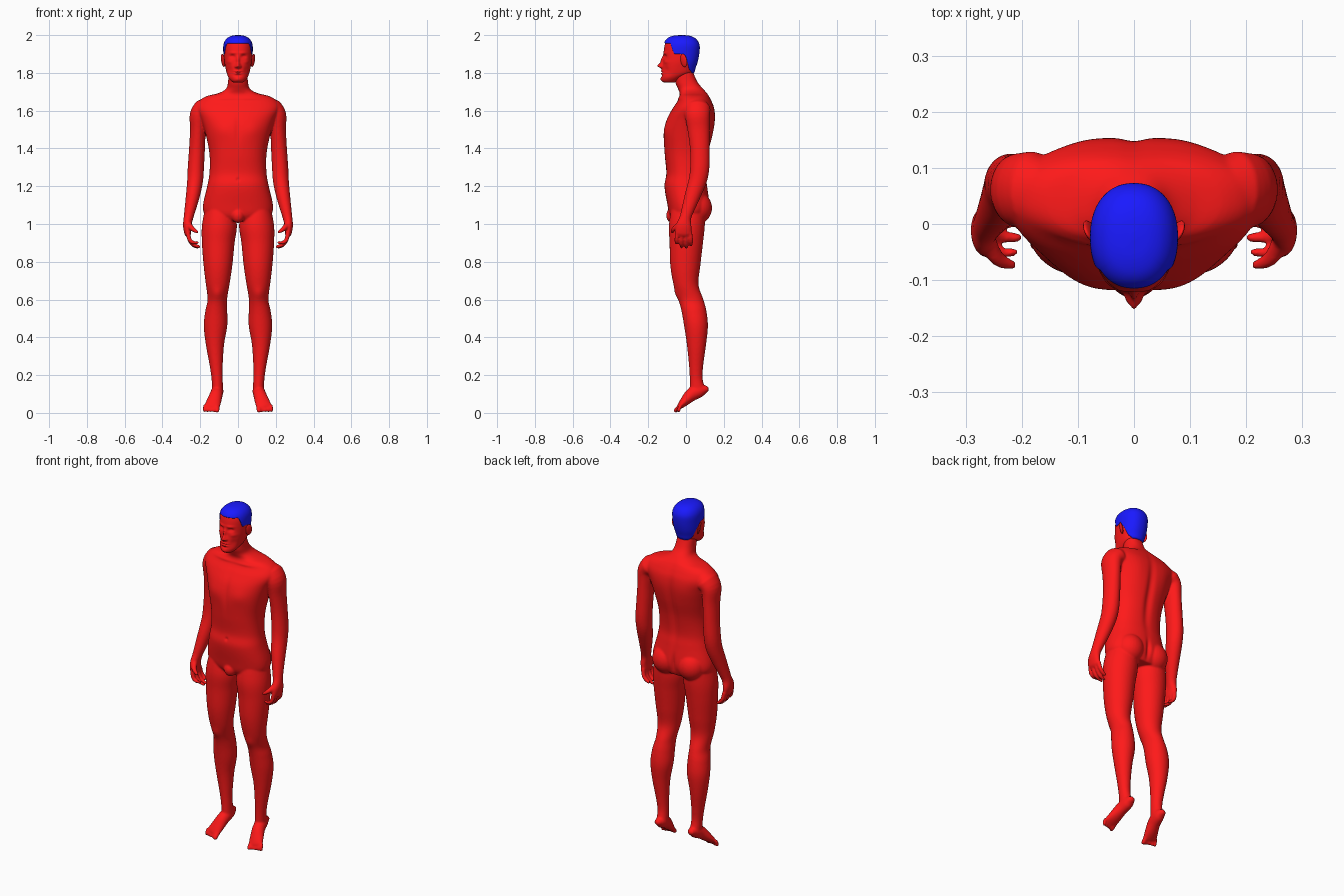
import bpy, bmesh, math
from mathutils import Vector, Matrix

if "Cube" in bpy.data.objects:
    bpy.data.objects.remove(bpy.data.objects["Cube"])


def material(name, color):
    m = bpy.data.materials.new(name)
    m.diffuse_color = color
    m.use_nodes = True
    m.node_tree.nodes["Principled BSDF"].inputs["Base Color"].default_value = m.diffuse_color
    return m


SKIN = material("skin_red", (1, 0.01, 0.01, 1))
HAIR = material("hair_blue", (0.01, 0.01, 1, 1))


def spline(rows, n=6):
    """Catmull-Rom interpolation of any list of equal-length tuples."""
    out = []
    last = len(rows) - 1
    for i in range(last):
        p = [rows[max(0, min(last, i + k))] for k in (-1, 0, 1, 2)]
        for j in range(n):
            t = j / n
            out.append([0.5 * (2 * b + (c - a) * t + (2 * a - 5 * b + 4 * c - d) * t * t
                               + (3 * b - a - 3 * c + d) * t ** 3) for a, b, c, d in zip(*p)])
    return out + [list(rows[-1])]


def unit(a, power=2.0):
    """Point of a superellipse; angle 0 faces the front (-y)."""
    s, c = math.sin(a), -math.cos(a)
    f = lambda v: math.copysign(abs(v) ** (2 / power), v)
    return f(s), f(c)


def skin(bm, rings):
    loops = [[bm.verts.new(p) for p in r] for r in rings]
    n = len(loops[0])
    for a, b in zip(loops, loops[1:]):
        for i in range(n):
            bm.faces.new((a[i], a[(i + 1) % n], b[(i + 1) % n], b[i]))
    bm.faces.new(loops[0])
    bm.faces.new(loops[-1])


def stack(bm, rows, side=1, power=2.0, sides=40, n=6):
    """Horizontal sections: (z, x_min, x_max, y_front, y_back)."""
    rings = []
    for z, x0, x1, y0, y1 in spline(rows, n):
        ring = []
        for i in range(sides):
            u, v = unit(math.tau * i / sides, power)
            ring.append((side * ((x0 + x1) / 2 + u * (x1 - x0) / 2), (y0 + y1) / 2 + v * (y1 - y0) / 2, z))
        rings.append(ring)
    skin(bm, rings)


def tube(bm, rows, side=1, sides=24, n=4):
    """Swept sections: (x, y, z, side radius, other radius), with rounded ends."""
    pts = spline(rows, n)
    P = [Vector(p[:3]) for p in pts]
    rings = []

    def ring(c, t, rx, ry):
        u = (Vector((1, 0, 0)) - t * t.x).normalized()
        w = t.cross(u)
        r = []
        for i in range(sides):
            a, b = unit(math.tau * i / sides)
            q = c + u * a * rx + w * b * ry
            r.append((side * q.x, q.y, q.z))
        rings.append(r)

    t0, t1 = (P[1] - P[0]).normalized(), (P[-1] - P[-2]).normalized()
    for k in (0.98, 0.7):
        rx, ry = pts[0][3:]
        f = math.sqrt(1 - k * k)
        ring(P[0] - t0 * min(rx, ry) * k, t0, rx * f, ry * f)
    for i, p in enumerate(pts):
        ring(P[i], (P[min(i + 1, len(P) - 1)] - P[max(i - 1, 0)]).normalized(), p[3], p[4])
    for k in (0.7, 0.98):
        rx, ry = pts[-1][3:]
        f = math.sqrt(1 - k * k)
        ring(P[-1] + t1 * min(rx, ry) * k, t1, rx * f, ry * f)


    skin(bm, rings)


def ball(bm, c, r, rot=Matrix()):
    m = Matrix.Translation(c) @ rot @ Matrix.Diagonal((*r, 1))
    bmesh.ops.create_uvsphere(bm, u_segments=28, v_segments=18, radius=1, matrix=m)


def finish(bm, name, mat):
    bmesh.ops.recalc_face_normals(bm, faces=bm.faces)
    me = bpy.data.meshes.new(name)
    bm.to_mesh(me)
    bm.free()
    ob = bpy.data.objects.new(name, me)
    bpy.context.collection.objects.link(ob)
    me.materials.append(mat)
    me.shade_smooth()
    return ob


def sculpt(me, bumps, front=True):
    """Mirrored soft bumps (x, z, width, height, amount) on front or back."""
    normals = [v.normal.copy() for v in me.vertices]
    for v, nrm in zip(me.vertices, normals):
        f = max(0, -nrm.y if front else nrm.y) ** 0.5
        x, z, d = v.co.x, v.co.z, 0
        for bx, bz, sx, sz, amt in bumps:
            for s in ((1, -1) if bx else (1,)):
                d += amt * math.exp(-((x - s * bx) / sx) ** 2 - ((z - bz) / sz) ** 2)
        v.co.y += (-d if front else d) * f


# torso and neck
bm = bmesh.new()
torso = [(1.02, .13, -.07, .10), (1.05, .175, -.088, .115), (1.10, .185, -.098, .125), (1.2, .163, -.114, .113),
         (1.27, .151, -.104, .105), (1.37, .151, -.113, .118), (1.47, .17, -.118, .142),
         (1.55, .195, -.103, .153), (1.61, .222, -.072, .15), (1.65, .208, -.045, .136),
         (1.677, .165, -.035, .122), (1.692, .105, -.033, .112), (1.715, .064, -.042, .092),
         (1.75, .053, -.056, .062), (1.80, .05, -.06, .04), (1.84, .045, -.05, .03)]
stack(bm, [(z, -w, w, a, b) for z, w, a, b in torso], power=2.3, sides=56)
ball(bm, (0, -.07, 1.045), (.035, .035, .04))

leg = [(1.12, .03, .165, -.07, .10), (1.0, .006, .19, -.09, .10), (.9, .018, .191, -.087, .09),
       (.78, .03, .182, -.083, .076), (.68, .045, .17, -.066, .066), (.6, .058, .161, -.04, .092),
       (.54, .057, .173, -.024, .108), (.46, .057, .181, -.01, .116), (.36, .074, .17, .005, .106),
       (.25, .081, .15, .016, .091), (.18, .081, .14, .02, .088), (.12, .078, .138, .02, .105)]
foot = [(.108, .1, .125, .024, .022), (.108, .075, .118, .031, .034), (.115, .03, .097, .034, .035),
        (.128, -.008, .06, .039, .025), (.138, -.033, .034, .042, .015)]
arm = [(.18, .06, 1.61, .056, .07), (.206, .06, 1.575, .05, .066), (.212, .066, 1.5, .042, .058),
       (.217, .073, 1.4, .042, .052), (.223, .073, 1.3, .043, .051), (.227, .062, 1.23, .042, .048),
       (.239, .035, 1.15, .037, .042), (.255, .008, 1.07, .029, .033), (.263, -.004, 1.03, .025, .031),
       (.269, -.012, .99, .022, .042), (.266, -.015, .95, .018, .044)]
finger_tips = [(-.05, .215, .902), (-.024, .206, .880), (.002, .213, .876), (.026, .224, .89)]

for s in (1, -1):
    # legs, buttocks and feet
    stack(bm, leg, s)
    ball(bm, (s * .082, .058, 1.085), (.08, .08, .085))
    tube(bm, foot, s)
    for i in range(5):
        r = .013 if i == 0 else .0095
        x = .11 + .0165 * i
        tube(bm, [(x, -.03, .036, r, r), (x + .001, -.045 + .002 * i, .021, r, r),
                  (x + .001, -.053 + .004 * i, .013, r, r)], s, 12)
    # arms and hands
    tube(bm, arm, s, 32)
    for y, tx, tz in finger_tips:
        tube(bm, [(.265, y * .9 - .002, .955, .012, .012), (.257, y, .918, .0115, .0115),
                  (.238, y, (tz + .91) / 2 - .004, .0105, .0105), (tx, y, tz, .0085, .0085)], s, 14)
    tube(bm, [(.262, -.03, 1.0, .016, .016), (.243, -.062, .976, .0135, .0135),
              (.217, -.073, .958, .009, .009)], s, 14)

# fuse the parts into one smooth body
raw = finish(bm, "body", SKIN)
mod = raw.modifiers.new("fuse", 'REMESH')
mod.mode, mod.voxel_size = 'VOXEL', .0052
mod = raw.modifiers.new("soften", 'SMOOTH')
mod.factor, mod.iterations = .5, 6
dg = bpy.context.evaluated_depsgraph_get()
me = bpy.data.meshes.new_from_object(raw.evaluated_get(dg))
raw.modifiers.clear()
raw.data = me
if not me.materials:
    me.materials.append(SKIN)
sculpt(me, [(.08, 1.5, .05, .045, .006), (0, 1.5, .015, .08, -.005), (.07, 1.665, .06, .008, .004),
            (.11, .63, .03, .03, .007), (0, 1.235, .008, .009, -.006)])
sculpt(me, [(0, 1.42, .022, .18, -.012), (.09, 1.55, .05, .08, .004), (0, 1.09, .012, .05, -.012)], False)
me.shade_smooth()

# head
head = [(1.748, .022, -.115, -.065), (1.757, .036, -.127, -.045), (1.775, .05, -.13, -.015),
        (1.8, .06, -.128, .036), (1.83, .067, -.125, .048), (1.86, .072, -.121, .058), (1.9, .074, -.119, .066),
        (1.94, .074, -.114, .068), (1.965, .066, -.106, .058), (1.982, .05, -.089, .04),
        (1.991, .029, -.062, .014), (1.994, .004, -.028, -.018)]
bm = bmesh.new()
stack(bm, [(z, -w, w, a, b) for z, w, a, b in head], power=2.2, sides=150, n=9)
ob = finish(bm, "head", SKIN)
sculpt(ob.data, [(0, 1.838, .011, .013, .026), (0, 1.866, .008, .02, .013), (.012, 1.833, .006, .006, .009),
                 (.03, 1.886, .014, .009, -.013), (.03, 1.884, .009, .005, .005), (.028, 1.906, .02, .006, .005),
                 (0, 1.809, .018, .004, .006), (0, 1.796, .016, .004, .006), (0, 1.8025, .022, .002, -.004),
                 (0, 1.786, .018, .005, -.004), (0, 1.766, .018, .011, .005), (.046, 1.815, .014, .02, -.007),
                 (.048, 1.858, .015, .01, .005)])

# ears
bm = bmesh.new()
for s in (1, -1):
    ball(bm, (s * .079, -.012, 1.866), (.007, .019, .035),
         Matrix.Rotation(s * .22, 4, 'Y') @ Matrix.Rotation(-s * .45, 4, 'Z') @ Matrix.Rotation(.2, 4, 'X'))
finish(bm, "ears", SKIN)

# hair cap follows the head between the hairline and the crown
profile = spline(head, 12)


def along(table, v):
    for a, b in zip(table, table[1:]):
        if a[0] <= v <= b[0]:
            t = (v - a[0]) / max(b[0] - a[0], 1e-9)
            return [p + (q - p) * t for p, q in zip(a, b)]
    return list(table[-1])


hairline = [(0, 1.955), (52, 1.955), (70, 1.9), (92, 1.9), (108, 1.87), (130, 1.818), (150, 1.802), (180, 1.8)]
centre = Vector((0, -.022, 1.87))
rings = []
for k in range(-1, 31):
    t, grow = max(k, 0) / 30, (.97 if k < 0 else 1.05)
    ring = []
    for i in range(96):
        deg = 360 * i / 96
        low = along(hairline, min(deg, 360 - deg))[1]
        z, w, a, b = along(profile, low + (1.9939 - low) * math.sin(t * math.pi / 2))
        u, v = unit(math.radians(deg), 2.2)
        ring.append(centre + (Vector((u * w, (a + b) / 2 + v * (b - a) / 2, z)) - centre) * grow)
    rings.append(ring)
bm = bmesh.new()
skin(bm, rings)
finish(bm, "hair", HAIR)
